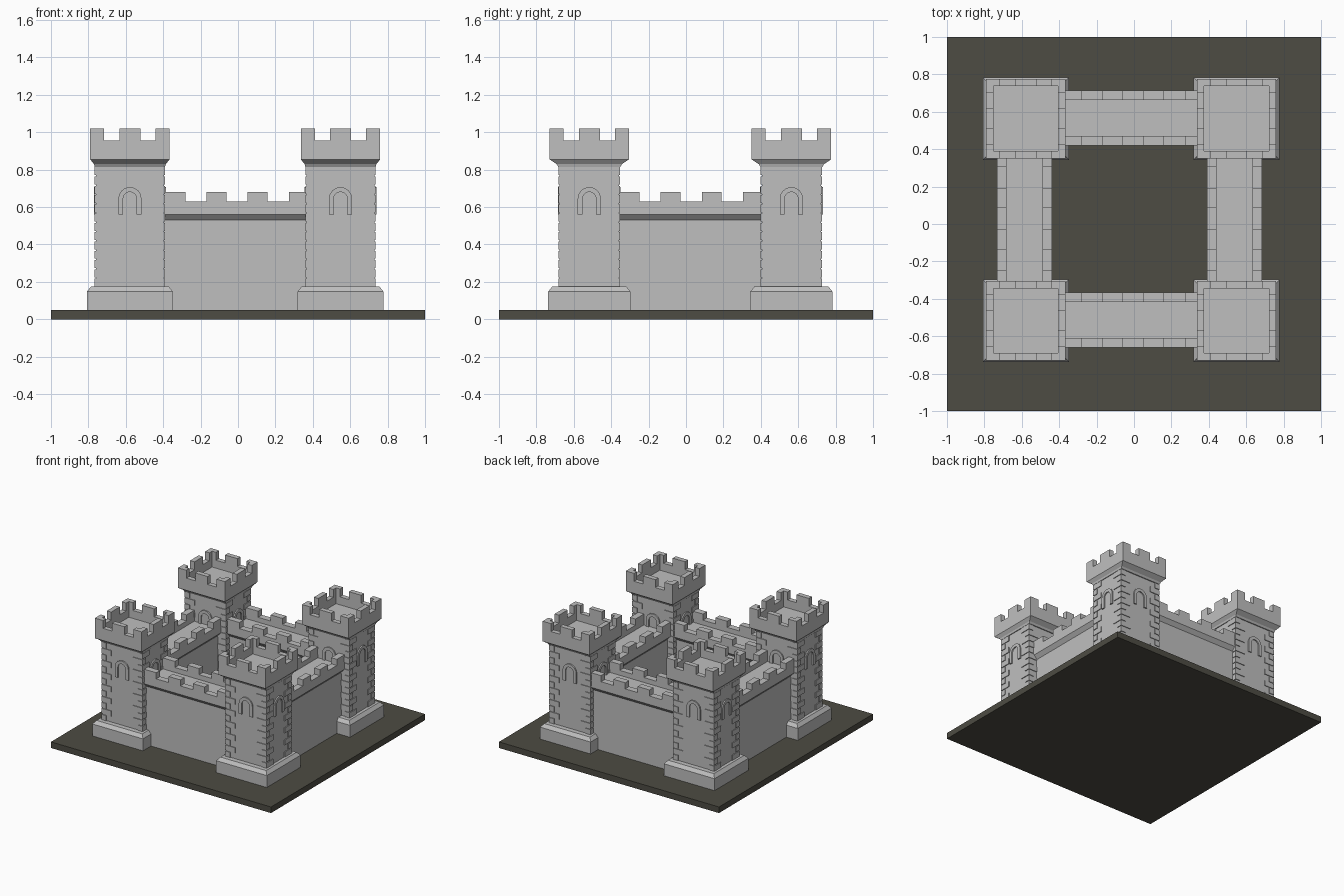
import bpy, bmesh, math
from mathutils import Matrix, Vector

if "Cube" in bpy.data.objects:
    bpy.data.objects.remove(bpy.data.objects["Cube"])


def material(name, rgb):
    m = bpy.data.materials.new(name)
    m.diffuse_color = (*rgb, 1)
    m.use_nodes = True
    m.node_tree.nodes["Principled BSDF"].inputs["Base Color"].default_value = m.diffuse_color
    return m


STONE = material("grey stone", (0.52, 0.52, 0.52))
EARTH = material("dark earth", (0.075, 0.072, 0.056))


def loft(bm, rings):
    """Stack of centred rectangles (z, half x, half y), capped at both ends."""
    rows = [[bm.verts.new((sx * hx, sy * hy, z))
             for sx, sy in ((-1, -1), (1, -1), (1, 1), (-1, 1))]
            for z, hx, hy in rings]
    for a, b in zip(rows, rows[1:]):
        for i in range(4):
            j = (i + 1) % 4
            bm.faces.new((a[i], a[j], b[j], b[i]))
    bm.faces.new(rows[0][::-1])
    bm.faces.new(rows[-1])


def prism(bm, pts, depth, matrix=None):
    """Polygon extruded along local z, then placed by a matrix."""
    mat = matrix or Matrix()
    lo = [bm.verts.new(mat @ Vector((x, y, 0))) for x, y in pts]
    hi = [bm.verts.new(mat @ Vector((x, y, depth))) for x, y in pts]
    n = len(pts)
    for i in range(n):
        j = (i + 1) % n
        bm.faces.new((lo[i], lo[j], hi[j], hi[i]))
    bm.faces.new(lo[::-1])
    bm.faces.new(hi)


def box(bm, x0, x1, y0, y1, z0, z1):
    prism(bm, [(x0, y0), (x1, y0), (x1, y1), (x0, y1)], z1 - z0,
          Matrix.Translation((0, 0, z0)))


def finish(bm, name, mat, loc=(0, 0, 0), turn=0):
    bmesh.ops.recalc_face_normals(bm, faces=bm.faces)
    me = bpy.data.meshes.new(name)
    bm.to_mesh(me)
    bm.free()
    me.materials.append(mat)
    ob = bpy.data.objects.new(name, me)
    ob.location = loc
    ob.rotation_euler.z = turn
    bpy.context.collection.objects.link(ob)
    return ob


# ground slab
bm = bmesh.new()
box(bm, -1, 1, -1, 1, 0, 0.05)
finish(bm, "ground_slab", EARTH)

HX, HY = 0.182, 0.158        # tower shaft half sizes
RELIEF = 0.006               # how far the dressed stones stand out
CROWN, INNER = 0.2125, 0.173


def shaft(loc):
    bm = bmesh.new()
    loft(bm, [(0.05, HX, HY), (0.83, HX, HY)])
    # corner stones, alternating long and short
    courses, z0, z1 = 13, 0.175, 0.82
    step = (z1 - z0) / courses
    ox, oy = HX + RELIEF, HY + RELIEF
    for i in range(courses):
        lx, ly = (0.09, 0.045) if i % 2 else (0.045, 0.09)
        za, zb = z0 + i * step, z0 + (i + 1) * step - 0.007
        for sx in (-1, 1):
            for sy in (-1, 1):
                xs = sorted((sx * ox, sx * (ox - lx)))
                ys = sorted((sy * oy, sy * (oy - ly)))
                box(bm, *xs, *ys, za, zb)
    # arched window surrounds on the four faces
    r_out, r_in, z_low, z_spring = 0.062, 0.036, 0.56, 0.645
    arc = [math.pi * k / 8 for k in range(9)]
    outline = ([(r_out, z_low)]
               + [(r_out * math.cos(a), z_spring + r_out * math.sin(a)) for a in arc]
               + [(-r_out, z_low), (-r_in, z_low)]
               + [(r_in * math.cos(a), z_spring + r_in * math.sin(a)) for a in arc[::-1]]
               + [(r_in, z_low)])
    for k in range(4):
        d = HX if k % 2 else HY
        m = (Matrix.Rotation(k * math.pi / 2, 4, 'Z')
             @ Matrix.Translation((0, -d, 0)) @ Matrix.Rotation(math.pi / 2, 4, 'X'))
        prism(bm, outline, RELIEF + 0.004, m)
    finish(bm, "tower_shaft", STONE, loc)


def plinth(loc):
    bm = bmesh.new()
    loft(bm, [(0.05, 0.23, 0.22), (0.148, 0.23, 0.22), (0.175, 0.208, 0.198)])
    finish(bm, "tower_plinth", STONE, loc)


def crown(loc):
    bm = bmesh.new()
    loft(bm, [(0.815, 0.188, 0.166), (0.83, 0.192, 0.175), (0.855, CROWN, CROWN),
              (0.955, CROWN, CROWN), (0.955, INNER, INNER), (0.89, INNER, INNER)])
    c, t, e = CROWN, INNER, CROWN - 0.075
    for k in range(4):
        m = Matrix.Rotation(k * math.pi / 2, 4, 'Z') @ Matrix.Translation((0, 0, 0.955))
        # L-shaped corner merlon and middle merlon
        prism(bm, [(c, c), (e, c), (e, t), (t, t), (t, e), (c, e)], 0.065, m)
        prism(bm, [(-0.056, t), (0.056, t), (0.056, c), (-0.056, c)], 0.065, m)
    finish(bm, "tower_crown", STONE, loc)


for x in (-0.578, 0.548):
    for y in (-0.517, 0.5635):
        for part in (plinth, shaft, crown):
            part((x, y, 0))


# curtain walls with a corbelled parapet on both sides
def wall(name, loc, turn):
    bm = bmesh.new()
    half = 0.40
    section = [(0.12, 0.05), (0.12, 0.53), (0.1475, 0.56), (0.1475, 0.63),
               (0.096, 0.63), (0.096, 0.59)]
    pts = section + [(-x, z) for x, z in section[::-1]]
    m = (Matrix.Rotation(math.pi / 2, 4, 'Z') @ Matrix.Rotation(math.pi / 2, 4, 'X')
         @ Matrix.Translation((0, 0, -half)))
    prism(bm, pts, 2 * half, m)
    for i in range(4):
        mid = (i - 1.5) * 0.22
        a, b = mid - 0.053, mid + 0.053
        if i == 0:
            a = -half
        if i == 3:
            b = half
        box(bm, a, b, 0.096, 0.1475, 0.63, 0.68)
        box(bm, a, b, -0.1475, -0.096, 0.63, 0.68)
    finish(bm, name, STONE, loc, turn)


wall("front_wall", (-0.005, -0.5125, 0), 0)
wall("back_wall", (-0.005, 0.5675, 0), 0)
wall("left_wall", (-0.585, 0.028, 0), math.pi / 2)
wall("right_wall", (0.5375, 0.028, 0), math.pi / 2)
